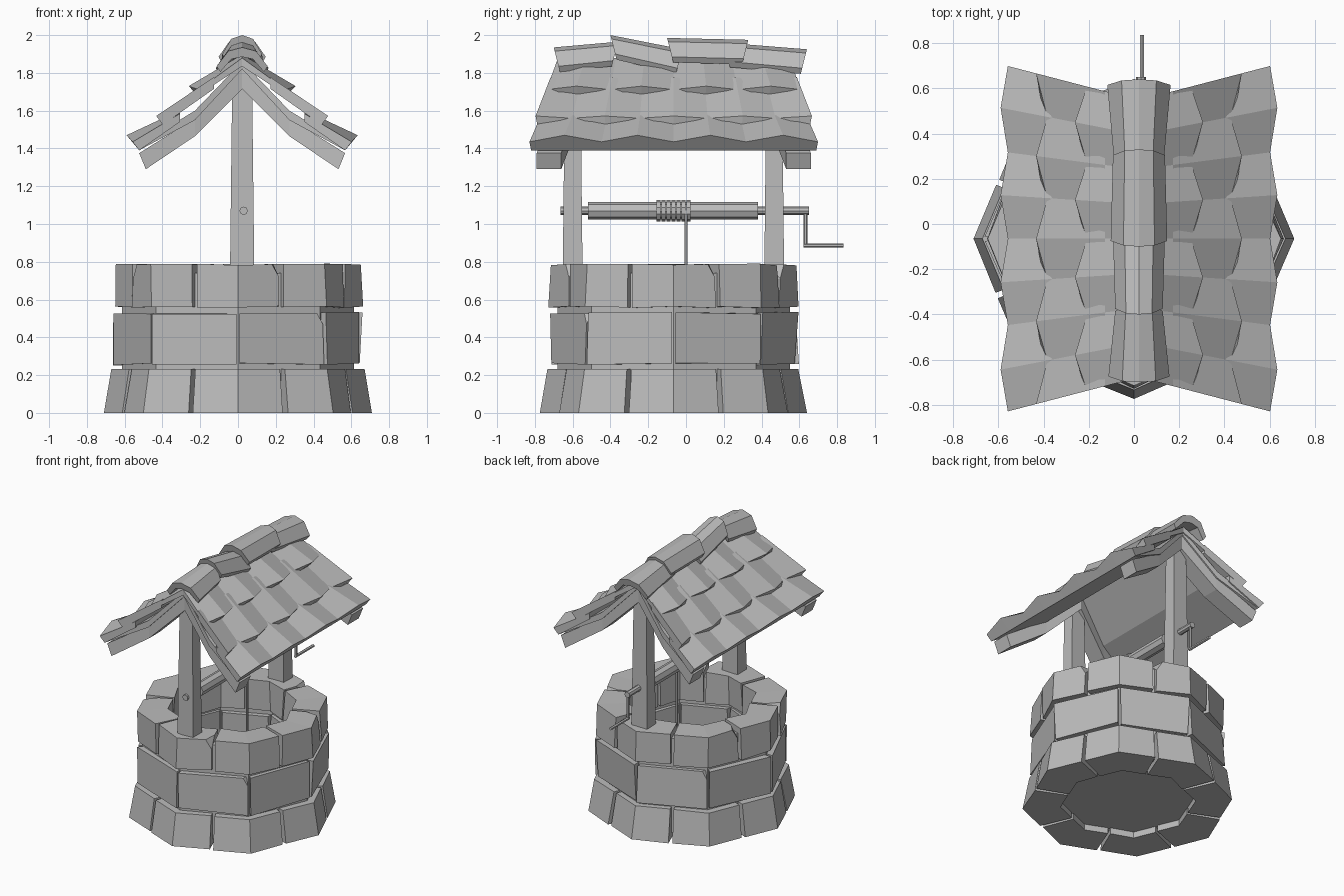
import bpy, bmesh, math, random
from mathutils import Vector, Matrix

random.seed(4)
if "Cube" in bpy.data.objects:
    bpy.data.objects.remove(bpy.data.objects["Cube"], do_unlink=True)

grey = bpy.data.materials.new("plain_grey")
grey.use_nodes = True
grey.diffuse_color = (0.5, 0.5, 0.5, 1)
grey.node_tree.nodes["Principled BSDF"].inputs["Base Color"].default_value = (0.5, 0.5, 0.5, 1)

CY = -0.065      # middle of the well and roof along y
CX = 0.022       # roof and post line along x


def finish(name, bm):
    bmesh.ops.recalc_face_normals(bm, faces=bm.faces)
    mesh = bpy.data.meshes.new(name)
    bm.to_mesh(mesh)
    bm.free()
    mesh.materials.append(grey)
    ob = bpy.data.objects.new(name, mesh)
    bpy.context.collection.objects.link(ob)
    return ob


def loft(bm, rings, closed=False):
    """Skin a list of equal-length closed loops, capping the ends unless closed."""
    loops = [[bm.verts.new(p) for p in ring] for ring in rings]
    pairs = list(zip(loops, loops[1:])) + ([(loops[-1], loops[0])] if closed else [])
    for a, b in pairs:
        for i in range(len(a)):
            j = (i + 1) % len(a)
            bm.faces.new((a[i], a[j], b[j], b[i]))
    if not closed:
        bm.faces.new(loops[0])
        bm.faces.new(loops[-1])


def rod(name, start, end, radius, sides=8):
    start, end = Vector(start), Vector(end)
    axis = end - start
    bm = bmesh.new()
    turn = axis.to_track_quat('Z', 'Y').to_matrix().to_4x4()
    bmesh.ops.create_cone(bm, cap_ends=True, segments=sides, radius1=radius, radius2=radius,
                          depth=axis.length, matrix=Matrix.Translation((start + end) / 2) @ turn)
    return finish(name, bm)


# ---------- stone wall: three octagonal courses ----------
def octagon(radius, angle, z):
    """Point on an octagon that has a corner at angle zero."""
    off = (angle + math.pi / 8) % (math.pi / 4) - math.pi / 8
    r = radius * math.cos(math.pi / 8) / math.cos(math.pi / 8 - abs(off))
    return Vector((r * math.cos(angle), CY + r * math.sin(angle), z))


def stone(name, angles, outer_low, outer_high, inner, z0, z1, chip, wobble):
    bm = bmesh.new()
    section = ((inner, z0), (outer_low, z0), (outer_high, z1), (inner, z1))
    loft(bm, [[octagon(r, a, z) for r, z in section] for a in angles])
    for v in bm.verts:
        out = Vector((v.co.x, v.co.y - CY, 0)).normalized()
        v.co += out * random.uniform(-wobble, wobble)
        if z0 > 0:
            v.co.z += random.uniform(-wobble, 0) if v.co.z > z0 + 0.1 else random.uniform(0, wobble)
    if chip:
        # knock off one upper corner
        side = angles[0] if chip < 0 else angles[-1]
        corner = octagon(outer_high, side, z1)
        mid = octagon((outer_high + inner) / 2, sum(angles) / len(angles), (z0 + z1) / 2)
        normal = (corner - mid).normalized()
        bmesh.ops.bisect_plane(bm, geom=bm.verts[:] + bm.edges[:] + bm.faces[:],
                               plane_co=corner - normal * 0.035, plane_no=normal, clear_outer=True)
        bmesh.ops.holes_fill(bm, edges=[e for e in bm.edges if e.is_boundary])
    finish(name, bm)


STEP = math.pi / 4
for i in range(8):
    a = i * STEP
    g = 0.02
    bent = (a - STEP / 2 + g, a, a + STEP / 2 - g)
    stone(f"base_stone_{i + 1}", bent, 0.71, 0.665, 0.455, 0, 0.232, 0, 0.006)
    stone(f"middle_stone_{i + 1}", (a + 0.014, a + STEP - 0.014), 0.655, 0.655, 0.44,
          0.252, 0.535, (0, 0, 1, 0)[i % 4], 0.012)
    stone(f"top_stone_{i + 1}", bent, 0.655, 0.65, 0.44, 0.555, 0.79, (1, 0, -1)[i % 3], 0.01)

bm = bmesh.new()
core = ((0.47, 0.04), (0.615, 0.04), (0.615, 0.74), (0.47, 0.74))
loft(bm, [[octagon(r, i * STEP, z) for r, z in core] for i in range(8)], closed=True)
finish("mortar_ring", bm)

bm = bmesh.new()
loft(bm, [[octagon(0.48, i * STEP, z) for i in range(8)] for z in (0.045, 0.065)])
finish("well_floor", bm)

# ---------- posts ----------
for name, y in (("front_post", -0.6), ("back_post", 0.467)):
    bm = bmesh.new()
    loft(bm, [[(CX + sx * w, y + sy * d, z) for sx, sy in ((-1, -1), (1, -1), (1, 1), (-1, 1))]
              for w, d, z in ((0.066, 0.054, 0.6), (0.052, 0.041, 1.8))])
    finish(name, bm)


# ---------- roof ----------
def half_length(x):
    return 0.613 + 0.26 * abs(x)


# curved rafters following the splayed gable ends
RAFTER = ((0.51, 1.29, 1.375), (0.25, 1.465, 1.56), (0, 1.715, 1.85))
for end_name, end in (("front", -1), ("back", 1)):
    for side_name, side in (("left", 1), ("right", -1)):
        bm = bmesh.new()
        rings = []
        for x, low, high in RAFTER:
            outer = CY + end * (half_length(x) - 0.02)
            inner = outer - end * 0.13
            lean = 0.035 if x > 0.5 else 0
            rings.append([(CX + side * x, outer, low), (CX + side * x, inner, low),
                          (CX + side * (x + lean), inner, high), (CX + side * (x + lean), outer, high)])
        loft(bm, rings)
        finish(f"{end_name}_{side_name}_rafter", bm)

# scalloped tile rows: upper edge, proud lip, shy lip, underside lip, phase
ROWS = (("eave", (0.33, 1.59), (0.612, 1.47), (0.58, 1.435), (0.545, 1.39), 1),
        ("middle", (0.15, 1.765), (0.455, 1.572), (0.405, 1.56), (0.42, 1.525), 0),
        ("upper", (0, 1.885), (0.283, 1.73), (0.23, 1.712), (0.235, 1.68), 1))
for row, top, proud, shy, under, phase in ROWS:
    for side_name, side in (("left", 1), ("right", -1)):
        bm = bmesh.new()
        rings = []
        for k in range(9):
            lip = proud if k % 2 == phase else shy
            bump = 0.012 if k % 2 == phase else -0.006
            section = (lip, (top[0], top[1] + bump), (top[0], top[1] - 0.05), under)
            rings.append([(CX + side * x, CY + half_length(x) * (k / 4 - 1), z) for x, z in section])
        loft(bm, rings)
        finish(f"{row}_tiles_{side_name}", bm)

# smooth boards beneath the tiles
for side_name, side in (("left", 1), ("right", -1)):
    bm = bmesh.new()
    section = ((0.545, 1.39), (0.25, 1.55), (0, 1.82), (0, 1.86), (0.25, 1.6), (0.53, 1.43))
    loft(bm, [[(CX + side * x, CY + e * (half_length(x) - 0.01), z) for x, z in section]
              for e in (-1, 1)])
    finish(f"roof_boards_{side_name}", bm)

# ridge caps: start y, end y, crown height at each end, half width at each end
CAP = ((-1, -0.1), (-0.55, -0.02), (0, 0), (0.55, -0.02), (1, -0.1),
       (0.86, -0.13), (0.42, -0.062), (0, -0.05), (-0.42, -0.062), (-0.86, -0.13))
CAPS = ((-0.7, -0.36, 1.935, 1.965, 0.135, 0.105), (-0.4, -0.02, 2.0, 1.925, 0.105, 0.115),
        (-0.1, 0.33, 1.985, 1.975, 0.125, 0.115), (0.2, 0.64, 1.96, 1.925, 0.105, 0.14))
for n, (y0, y1, z0, z1, w0, w1) in enumerate(CAPS):
    bm = bmesh.new()
    loft(bm, [[(CX + u * w, y + 0.25 * v * s, z + v) for u, v in CAP]
              for y, z, w, s in ((y0, z0, w0, -1), (y1, z1, w1, 1))])
    cap = finish(f"ridge_cap_{n + 1}", bm)

# ---------- windlass ----------
AX, AZ = 0.03, 1.07
rod("axle", (AX, -0.665, AZ), (AX, 0.65, AZ), 0.022)
rod("roller", (AX, -0.52, AZ), (AX, 0.38, AZ), 0.046)
for i in range(7):
    y = -0.145 + i * 0.0265
    rod(f"rope_coil_{i + 1}", (AX, y - 0.0105, AZ), (AX, y + 0.0105, AZ), 0.056, 10)
rod("hanging_rope", (AX + 0.045, 0, AZ), (AX + 0.045, 0, 0.3), 0.008, 6)
rod("crank_arm", (AX + 0.005, 0.632, AZ), (AX + 0.005, 0.632, 0.88), 0.01, 6)
rod("crank_handle", (AX + 0.005, 0.622, 0.887), (AX + 0.005, 0.835, 0.887), 0.011, 6)
